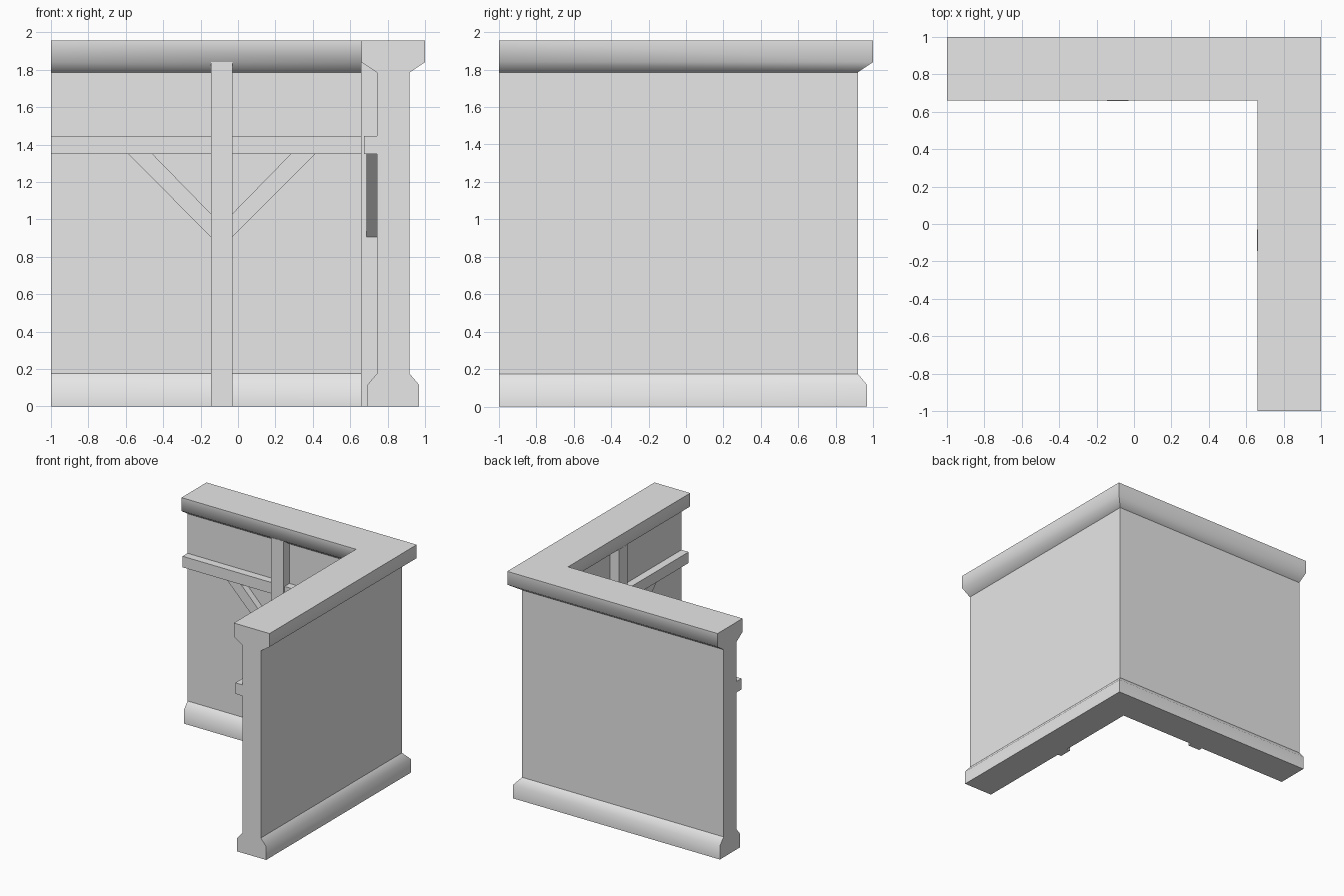
import bpy
import bmesh

cube = bpy.data.objects.get("Cube")
if cube:
    bpy.data.objects.remove(cube, do_unlink=True)

# One plain grey for the whole wall
GREY = (0.8, 0.8, 0.8, 1.0)
grey = bpy.data.materials.new("plain_grey")
grey.use_nodes = True
grey.diffuse_color = GREY
grey.node_tree.nodes["Principled BSDF"].inputs["Base Color"].default_value = GREY

MID = 0.83        # centre line of the wall thickness
POST_MID = -0.0875  # posts stand half way along each wing
POST_HALF = 0.0575


def finish(name, bm):
    bmesh.ops.recalc_face_normals(bm, faces=bm.faces)
    mesh = bpy.data.meshes.new(name)
    bm.to_mesh(mesh)
    bm.free()
    mesh.materials.append(grey)
    obj = bpy.data.objects.new(name, mesh)
    bpy.context.collection.objects.link(obj)
    return obj


def sweep_corner(name, profile, soft_heights=()):
    """Sweep a (across, z) profile along both wings, mitred at the corner."""
    bm = bmesh.new()
    rings = [
        [bm.verts.new((-1, u, z)) for u, z in profile],
        [bm.verts.new((u, u, z)) for u, z in profile],
        [bm.verts.new((u, -1, z)) for u, z in profile],
    ]
    n = len(profile)
    for a, b in zip(rings, rings[1:]):
        for i in range(n):
            j = (i + 1) % n
            face = bm.faces.new((a[i], a[j], b[j], b[i]))
            face.smooth = bool(soft_heights)
    bm.faces.new(rings[0])
    bm.faces.new(rings[-1])
    # Only the long shoulder edges of the cap and plinth stay soft
    for e in bm.edges:
        v, w = e.verts
        lengthwise = abs(v.co.z - w.co.z) < 0.001 and e.calc_length() > 1
        e.smooth = lengthwise and any(abs(v.co.z - h) < 0.001 for h in soft_heights)
    return finish(name, bm)


def extrude_on_wing(name, outline, front, back, swap):
    """Extrude an (along, z) outline through the wall depth of one wing."""
    bm = bmesh.new()

    def place(s, u, z):
        return (u, s, z) if swap else (s, u, z)

    a = [bm.verts.new(place(s, front, z)) for s, z in outline]
    b = [bm.verts.new(place(s, back, z)) for s, z in outline]
    bm.faces.new(a)
    bm.faces.new(b)
    for i in range(len(a)):
        j = (i + 1) % len(a)
        bm.faces.new((a[i], a[j], b[j], b[i]))
    return finish(name, bm)


# Wall body with splayed plinth and cap
half = [(0.138, 0), (0.138, 0.115), (0.0875, 0.175),
        (0.0875, 1.785), (0.17, 1.84), (0.17, 1.955)]
profile = [(MID + d, z) for d, z in half] + [(MID - d, z) for d, z in reversed(half)]
sweep_corner("wall", profile, (0.115, 1.84))

# Horizontal rail along the inner faces
sweep_corner("rail", [(0.675, 1.35), (0.78, 1.35), (0.78, 1.445), (0.675, 1.445)])

# Post and two diagonal braces on each wing
brace = [(POST_HALF, 0.905), (POST_HALF, 1.03), (0.37, 1.35), (0.5, 1.35)]
for wing, swap in (("back", False), ("left", True)):
    lo, hi = POST_MID - POST_HALF, POST_MID + POST_HALF
    extrude_on_wing(wing + "_post", [(lo, 0), (hi, 0), (hi, 1.84), (lo, 1.84)],
                    0.658, 0.78, swap)
    for side, sign in (("inner", 1), ("outer", -1)):
        outline = [(POST_MID + sign * s, z) for s, z in brace]
        extrude_on_wing(f"{wing}_{side}_brace", outline, 0.686, 0.78, swap)
